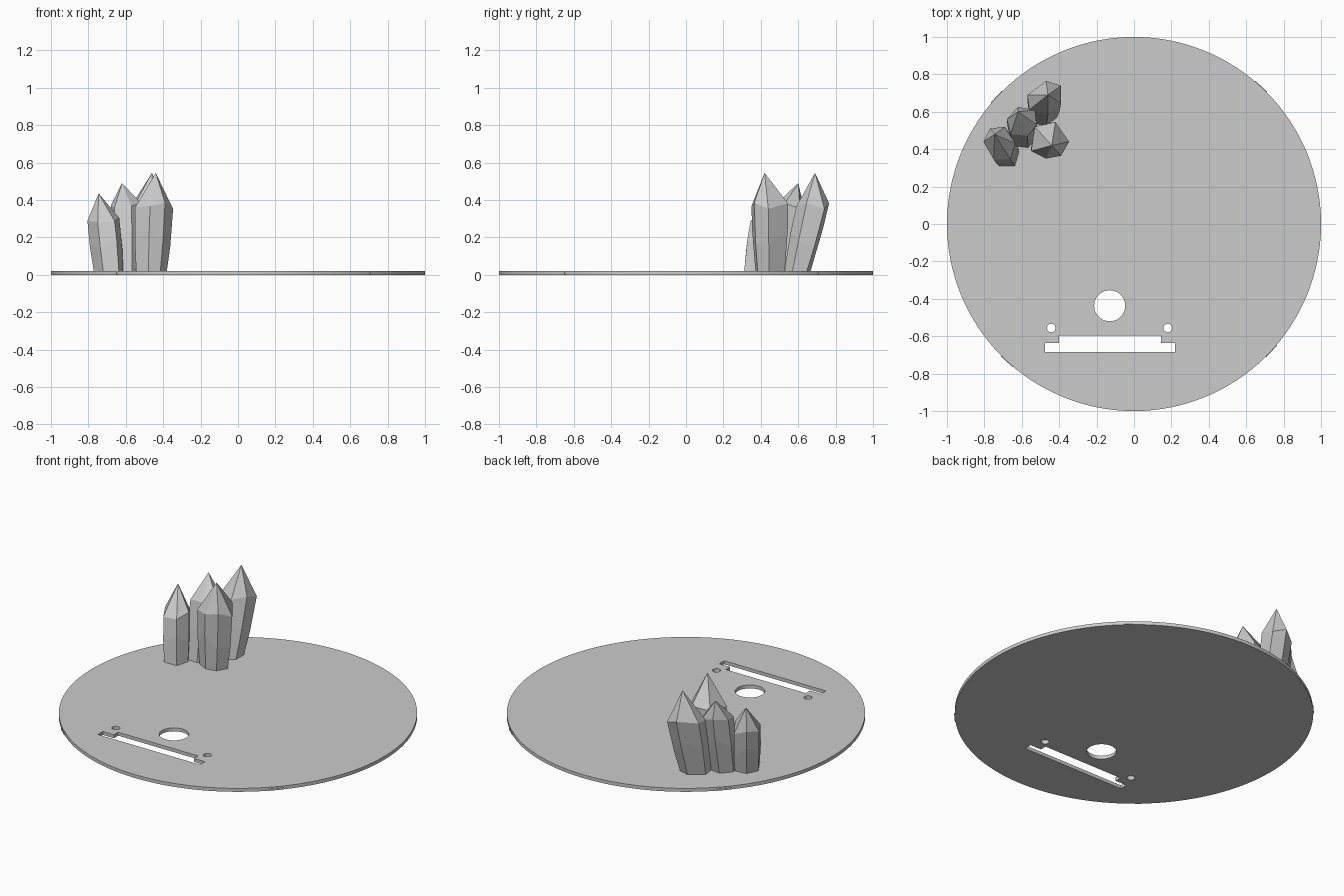
import bpy, bmesh, math
from mathutils import Vector

if "Cube" in bpy.data.objects:
    bpy.data.objects.remove(bpy.data.objects["Cube"])

THICK = 0.021
stone = bpy.data.materials.new("grey stone")
stone.diffuse_color = (0.6, 0.6, 0.6, 1)
stone.use_nodes = True
stone.node_tree.nodes["Principled BSDF"].inputs["Base Color"].default_value = stone.diffuse_color


def add_mesh(name, bm):
    bmesh.ops.recalc_face_normals(bm, faces=bm.faces)
    me = bpy.data.meshes.new(name)
    bm.to_mesh(me)
    bm.free()
    me.materials.append(stone)
    ob = bpy.data.objects.new(name, me)
    bpy.context.collection.objects.link(ob)
    return ob


def circle(x, y, r, n):
    return [(x + r * math.cos(2 * math.pi * i / n), y + r * math.sin(2 * math.pi * i / n)) for i in range(n)]


# Base disc: outline plus a round hole, two screw holes and a stepped slot
slot = [(-0.476, -0.684), (0.219, -0.684), (0.219, -0.636), (0.145, -0.636),
        (0.145, -0.595), (-0.40, -0.595), (-0.40, -0.636), (-0.476, -0.636)]
outlines = [circle(0, 0, 1, 128), circle(-0.13, -0.437, 0.083, 40),
            circle(-0.443, -0.556, 0.023, 20), circle(0.181, -0.556, 0.023, 20), slot]
cu = bpy.data.curves.new("disc_profile", 'CURVE')
cu.dimensions = '2D'
cu.fill_mode = 'BOTH'
cu.extrude = THICK / 2
for pts in outlines:
    sp = cu.splines.new('POLY')
    sp.points.add(len(pts) - 1)
    for p, (x, y) in zip(sp.points, pts):
        p.co = (x, y, 0, 1)
    sp.use_cyclic_u = True
tmp = bpy.data.objects.new("disc_profile", cu)
bpy.context.collection.objects.link(tmp)
bpy.context.view_layer.update()
flat = bpy.data.meshes.new_from_object(tmp.evaluated_get(bpy.context.evaluated_depsgraph_get()))
bm = bmesh.new()
bm.from_mesh(flat)
bpy.data.objects.remove(tmp)
bmesh.ops.remove_doubles(bm, verts=bm.verts, dist=1e-5)
bmesh.ops.translate(bm, verts=bm.verts, vec=(0, 0, THICK / 2))
disc = add_mesh("base_disc", bm)
for f in disc.data.polygons:
    f.material_index = 0

# Four small flat tabs on the rim
for i in range(4):
    a = math.radians(47.3 + 90 * i)
    rad, tan = Vector((math.cos(a), math.sin(a), 0)), Vector((-math.sin(a), math.cos(a), 0))
    bm = bmesh.new()
    bmesh.ops.create_cube(bm, size=1)
    for v in bm.verts:
        c = v.co.copy()
        v.co = rad * (0.997 + c.x * 0.012) + tan * c.y * 0.085 + Vector((0, 0, 0.006 + c.z * 0.01))
    add_mesh(f"rim_tab_{i + 1}", bm)


# Crystal: tapered base ring, bulging waist ring, shoulder ring, pointed tip
def crystal(name, tip, shoulder, zs, base, size):
    n = len(shoulder)
    cx, cy = sum(p[0] for p in shoulder) / n, sum(p[1] for p in shoulder) / n
    bm = bmesh.new()
    rings = [[], [], []]
    for i, (x, y) in enumerate(shoulder):
        top = Vector((x, y, zs + 0.018 * math.sin(2.4 * i)))
        low = Vector((base[0] + (x - cx) * size, base[1] + (y - cy) * size, THICK * 0.5))
        t = 0.5 + 0.14 * math.sin(1.9 * i)
        mid = low.lerp(top, t) + Vector((x - cx, y - cy, 0)) * 0.05
        for ring, co in zip(rings, (low, mid, top)):
            ring.append(bm.verts.new(co))
    point = bm.verts.new(tip)
    for i in range(n):
        j = (i + 1) % n
        for lo, hi in zip(rings, rings[1:]):
            bm.faces.new((lo[i], lo[j], hi[j], hi[i]))
        bm.faces.new((rings[2][i], rings[2][j], point))
    bm.faces.new(rings[0][::-1])
    add_mesh(name, bm)


crystal("back_crystal", (-0.46, 0.69, 0.545),
        [(-0.57, 0.69), (-0.47, 0.765), (-0.39, 0.74), (-0.39, 0.645), (-0.46, 0.59), (-0.56, 0.61)],
        0.37, (-0.48, 0.59), 0.8)
crystal("right_crystal", (-0.44, 0.42, 0.545),
        [(-0.53, 0.52), (-0.42, 0.545), (-0.347, 0.44), (-0.39, 0.365), (-0.47, 0.35), (-0.55, 0.39)],
        0.37, (-0.465, 0.44), 0.8)
crystal("middle_crystal", (-0.62, 0.60, 0.49),
        [(-0.68, 0.56), (-0.62, 0.625), (-0.53, 0.61), (-0.52, 0.53), (-0.57, 0.47), (-0.66, 0.48)],
        0.37, (-0.59, 0.475), 0.9)
crystal("left_crystal", (-0.745, 0.48, 0.435),
        [(-0.805, 0.44), (-0.77, 0.51), (-0.69, 0.52), (-0.635, 0.43), (-0.66, 0.345), (-0.75, 0.345)],
        0.29, (-0.69, 0.39), 0.92)

# Smooth the round rim, keep crystal facets sharp
bpy.ops.object.select_all(action='DESELECT')
disc.select_set(True)
bpy.context.view_layer.objects.active = disc
bpy.ops.object.shade_smooth_by_angle(angle=math.radians(30))
